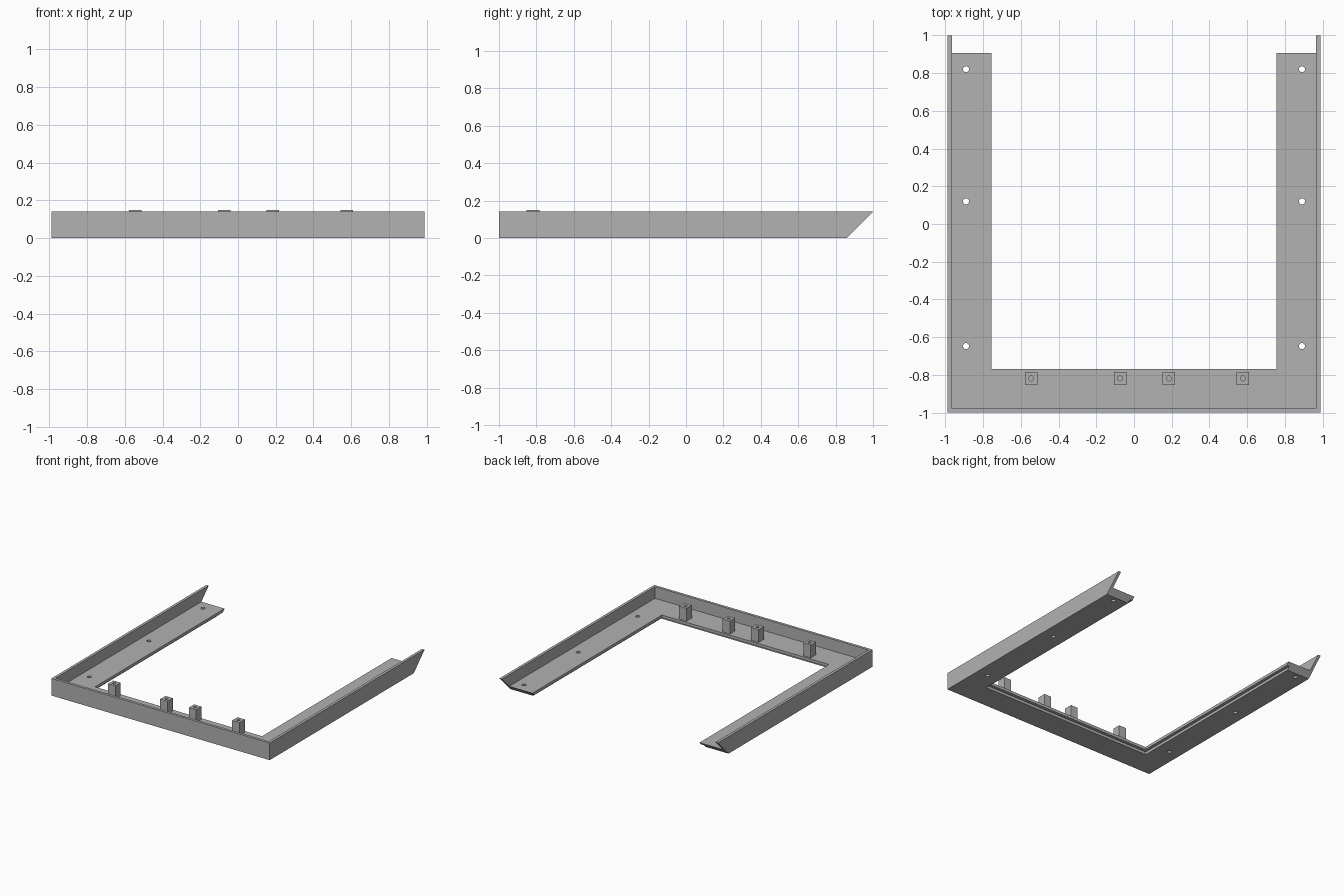
import bpy, bmesh

if "Cube" in bpy.data.objects:
    bpy.data.objects.remove(bpy.data.objects["Cube"])

HALF_X, FRONT_Y, LENGTH = 0.987, -1.0, 0.86
FLANGE_Z, WALL_Z, POST_Z = 0.045, 0.14, 0.15

grey = bpy.data.materials.new("plain grey")
grey.diffuse_color = (0.445, 0.445, 0.445, 1)
grey.use_nodes = True
grey.node_tree.nodes["Principled BSDF"].inputs["Base Color"].default_value = grey.diffuse_color


def make_object(name, bm):
    bmesh.ops.recalc_face_normals(bm, faces=bm.faces)
    mesh = bpy.data.meshes.new(name)
    bm.to_mesh(mesh)
    bm.free()
    mesh.materials.append(grey)
    obj = bpy.data.objects.new(name, mesh)
    bpy.context.collection.objects.link(obj)
    return obj


def drill(obj, points, radius, z0, z1):
    """Cut round vertical holes at the given (x, y) points."""
    bm = bmesh.new()
    for x, y in points:
        made = bmesh.ops.create_cone(bm, cap_ends=True, segments=24, radius1=radius,
                                     radius2=radius, depth=z1 - z0)
        bmesh.ops.translate(bm, verts=made["verts"], vec=(x, y, (z0 + z1) / 2))
    cutter = make_object("hole_cutter", bm)
    cutter.hide_render = True
    mod = obj.modifiers.new("holes", "BOOLEAN")
    mod.operation, mod.solver, mod.object = "DIFFERENCE", "EXACT", cutter
    bpy.context.view_layer.objects.active = obj
    bpy.ops.object.modifier_apply(modifier=mod.name)
    bpy.data.objects.remove(cutter)


# U-shaped frame: L section with a rebated inner lip (inward offset, height),
# mitred at the front corners and cut at 45 degrees at the back ends
section = [(0, 0), (0.207, 0), (0.207, 0.022), (0.232, 0.022), (0.232, FLANGE_Z),
           (0.022, FLANGE_Z), (0.022, WALL_Z), (0, WALL_Z)]
bm = bmesh.new()
rings = []
for side, at_back in ((-1, True), (-1, False), (1, False), (1, True)):
    rings.append([bm.verts.new((side * (HALF_X - d),
                                LENGTH + z if at_back else FRONT_Y + d, z))
                  for d, z in section])
n = len(section)
for a, b in zip(rings, rings[1:]):
    for i in range(n):
        j = (i + 1) % n
        bm.faces.new((a[i], a[j], b[j], b[i]))
bm.faces.new(rings[0])
bm.faces.new(rings[-1])
frame = make_object("frame", bm)

# Screw holes through both side flanges
drill(frame, [(s * 0.89, y) for s in (-1, 1) for y in (-0.647, 0.12, 0.82)],
      0.016, -0.05, 0.1)

# Square mounting posts on the front flange, each with a blind pilot hole
for k, x in enumerate((-0.545, -0.074, 0.185, 0.577)):
    bm = bmesh.new()
    bmesh.ops.create_cube(bm, size=1)
    height = POST_Z - FLANGE_Z
    bmesh.ops.scale(bm, verts=bm.verts, vec=(0.066, 0.068, height))
    bmesh.ops.translate(bm, verts=bm.verts, vec=(x, -0.818, FLANGE_Z + height / 2))
    post = make_object(f"post_{k + 1}", bm)
    drill(post, [(x, -0.818)], 0.013, 0.08, 0.2)
